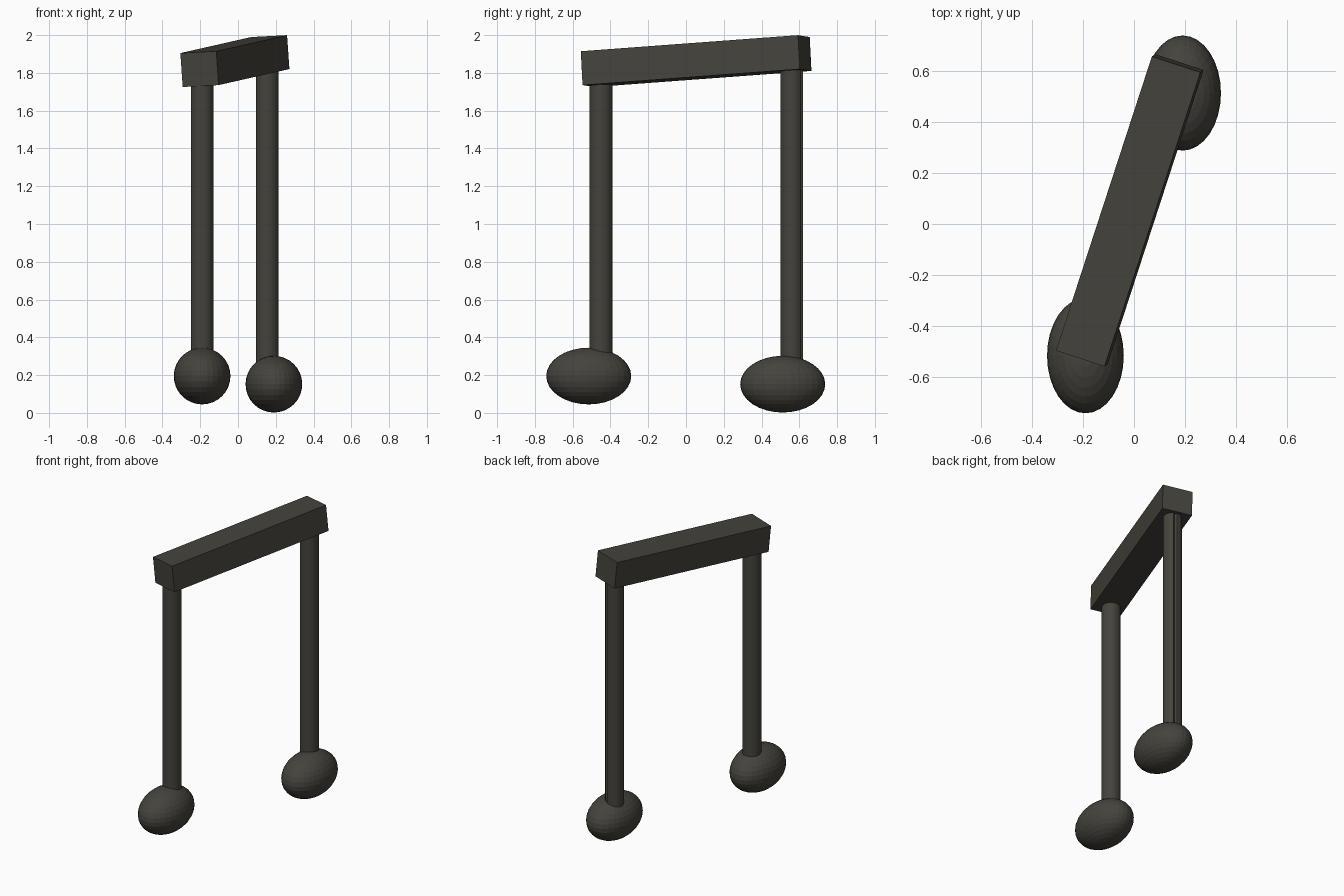
import bpy
from math import atan2, radians
from mathutils import Matrix, Vector

if "Cube" in bpy.data.objects:
    bpy.data.objects.remove(bpy.data.objects["Cube"])

mat = bpy.data.materials.new("charcoal")
mat.diffuse_color = (0.06, 0.056, 0.045, 1)
mat.use_nodes = True
mat.node_tree.nodes["Principled BSDF"].inputs["Base Color"].default_value = mat.diffuse_color


def finish(name):
    ob = bpy.context.object
    ob.name = name
    ob.data.materials.append(mat)
    return ob


def head(name, loc):
    bpy.ops.mesh.primitive_uv_sphere_add(segments=32, ring_count=16, radius=0.15, location=loc)
    finish(name).scale = (1, 1.5, 1)


def stem(name, x, y, z0, z1):
    bpy.ops.mesh.primitive_cylinder_add(vertices=32, radius=0.06, depth=z1 - z0,
                                        location=(x, y, (z0 + z1) / 2))
    return finish(name)


# Oval note heads
head("front_note_head", (-0.19, -0.515, 0.195))
head("back_note_head", (0.19, 0.512, 0.152))

# Upright stems, ends buried in the heads and beam
stem("front_stem", -0.19, -0.45, 0.24, 1.78)
back = stem("back_stem", 0.155, 0.56, 0.22, 1.86)

# Narrow crease down the back stem
for v in back.data.vertices:
    if abs(atan2(v.co.y, v.co.x) - radians(67.5)) < 0.05:
        v.co.x *= 0.8
        v.co.y *= 0.8

# Slanted beam joining the stems
length = Vector((0.375, 1.15, 0.085))
width = Vector((0.19, -0.062, 0.01))
up = width.cross(length).normalized() * 0.18
bpy.ops.mesh.primitive_cube_add(size=1)
beam = finish("beam")
beam.data.transform(Matrix((width, length, up)).transposed().to_4x4())
beam.location = (-0.0165, 0.0536, 1.8625)
